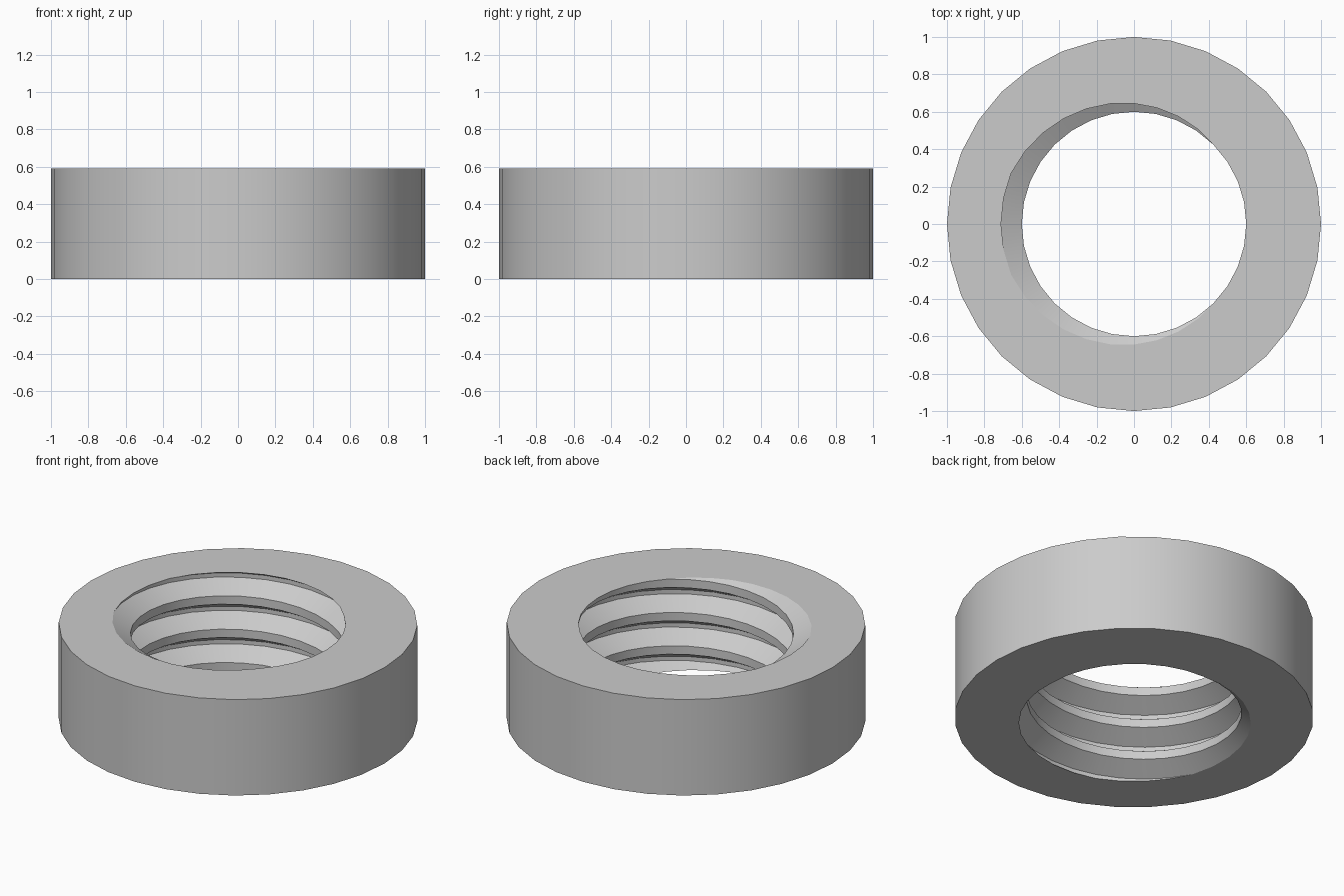
import bpy, bmesh, math
from mathutils import Vector

old = bpy.data.objects.get("Cube")
if old:
    bpy.data.objects.remove(old, do_unlink=True)

SEGMENTS = 32
OUTER_R, MINOR_R = 1.0, 0.6
HEIGHT = 0.59
PITCH = HEIGHT / 2.875
MAJOR_R = MINOR_R + 0.541 * PITCH
ROOT_ANGLE = math.pi          # where the groove centre meets the top face

# One pitch of the thread: (radius, height as a fraction of the pitch)
PROFILE = [(MAJOR_R, -1 / 16), (MAJOR_R, 1 / 16),
           (MINOR_R, 3 / 8), (MINOR_R, 5 / 8)]

bm = bmesh.new()


def ring_point(radius, angle, z):
    return bm.verts.new((radius * math.cos(angle), radius * math.sin(angle), z))


# Helical thread surface, running past both end faces
columns = []
for i in range(SEGMENTS + 1):
    turn = i / SEGMENTS
    angle = ROOT_ANGLE + turn * math.tau
    columns.append([ring_point(r, angle, HEIGHT + PITCH * (n + f + turn))
                    for n in range(-6, 3) for r, f in PROFILE])
for a, b in zip(columns, columns[1:]):
    for j in range(len(a) - 1):
        bm.faces.new((a[j], a[j + 1], b[j + 1], b[j]))
bmesh.ops.remove_doubles(bm, verts=bm.verts[:], dist=1e-5)

# Trim the thread flush with the two end faces
for z, direction in ((HEIGHT, 1), (0, -1)):
    bmesh.ops.bisect_plane(bm, geom=bm.verts[:] + bm.edges[:] + bm.faces[:],
                           dist=1e-6, plane_co=(0, 0, z),
                           plane_no=(0, 0, direction), clear_outer=True)
bmesh.ops.remove_doubles(bm, verts=bm.verts[:], dist=1e-5)

# Outer wall
low, high = [[ring_point(OUTER_R, math.tau * i / SEGMENTS, z)
              for i in range(SEGMENTS)] for z in (0, HEIGHT)]
for i in range(SEGMENTS):
    k = (i + 1) % SEGMENTS
    bm.faces.new((low[i], low[k], high[k], high[i]))

# Flat annular end faces
for z in (0, HEIGHT):
    rim = [e for e in bm.edges if e.is_boundary
           and all(abs(v.co.z - z) < 1e-4 for v in e.verts)]
    bmesh.ops.triangle_fill(bm, edges=rim, use_beauty=True,
                            normal=Vector((0, 0, 1 if z else -1)))
bmesh.ops.recalc_face_normals(bm, faces=bm.faces[:])

mesh = bpy.data.meshes.new("threaded_ring")
bm.to_mesh(mesh)
bm.free()
ring = bpy.data.objects.new("threaded_ring", mesh)
bpy.context.collection.objects.link(ring)

# Plain grey metal
grey = (0.6, 0.6, 0.6, 1)
mat = bpy.data.materials.new("grey_metal")
mat.use_nodes = True
mat.diffuse_color = grey
for node in mat.node_tree.nodes:
    if node.type == "BSDF_PRINCIPLED":
        node.inputs["Base Color"].default_value = grey
mesh.materials.append(mat)

# Smooth walls with crisp thread and rim edges
bpy.ops.object.select_all(action="DESELECT")
ring.select_set(True)
bpy.context.view_layer.objects.active = ring
bpy.ops.object.shade_smooth_by_angle(angle=math.radians(24))
